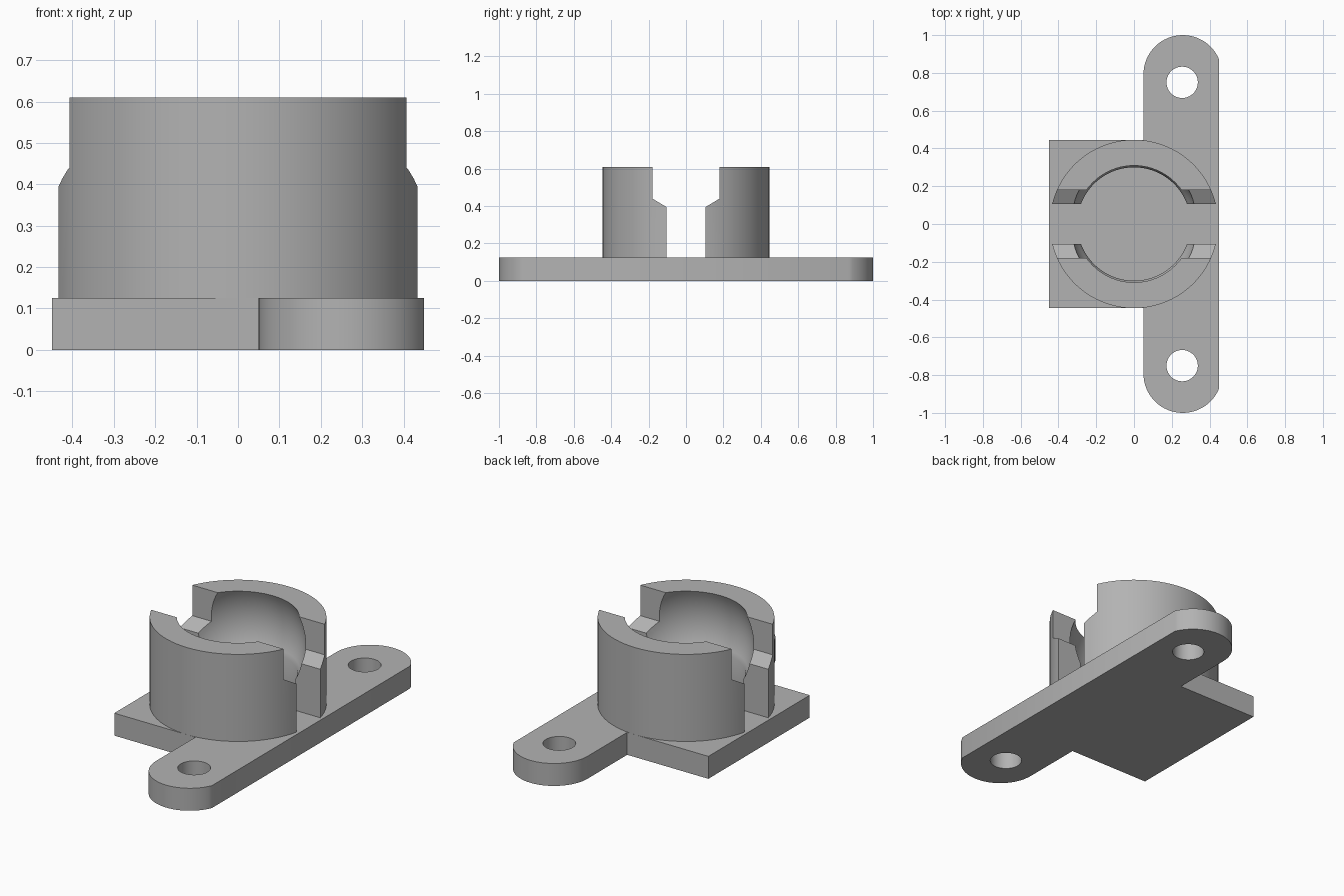
import bpy, bmesh
from math import cos, sin, pi, sqrt, asin, radians
from mathutils import Matrix

cube = bpy.data.objects.get("Cube")
if cube:
    bpy.data.objects.remove(cube, do_unlink=True)

GREY = (0.45, 0.45, 0.45, 1)
mat = bpy.data.materials.new("plain grey")
mat.use_nodes = True
mat.diffuse_color = GREY
mat.node_tree.nodes["Principled BSDF"].inputs["Base Color"].default_value = GREY

BASE_H, TOP = 0.125, 0.61
OUTER, BORE = 0.446, 0.30


def finish(bm, name):
    bmesh.ops.recalc_face_normals(bm, faces=bm.faces)
    mesh = bpy.data.meshes.new(name)
    bm.to_mesh(mesh)
    bm.free()
    mesh.materials.append(mat)
    obj = bpy.data.objects.new(name, mesh)
    bpy.context.collection.objects.link(obj)
    return obj


def prism(name, points, offset):
    """Extrude a closed outline of 3D points along an offset."""
    bm = bmesh.new()
    face = bm.faces.new([bm.verts.new(p) for p in points])
    ext = bmesh.ops.extrude_face_region(bm, geom=[face])
    verts = [v for v in ext["geom"] if isinstance(v, bmesh.types.BMVert)]
    bmesh.ops.translate(bm, verts=verts, vec=offset)
    return finish(bm, name)


def activate(obj):
    bpy.ops.object.select_all(action='DESELECT')
    obj.select_set(True)
    bpy.context.view_layer.objects.active = obj


def cut(obj, cutter):
    mod = obj.modifiers.new("cut", 'BOOLEAN')
    mod.operation, mod.object, mod.solver = 'DIFFERENCE', cutter, 'EXACT'
    activate(obj)
    bpy.ops.object.modifier_apply(modifier=mod.name)
    bpy.data.objects.remove(cutter, do_unlink=True)


def smooth(obj):
    activate(obj)
    bpy.ops.object.shade_smooth_by_angle(angle=radians(30))


# Base: square pad and round-ended mounting strap as one outline
cx, r, edge = 0.258, 0.208, 0.45
cy = 1 - r
start = asin(sqrt(r * r - (edge - cx) ** 2) / r)
arc = [(cx + r * cos(a), cy + r * sin(a))
       for a in [start + (pi - start) * i / 28 for i in range(29)]]
half = arc + [(cx - r, OUTER), (-edge, OUTER)]
outline = half + [(x, -y) for x, y in reversed(half)]
base = prism("mounting_base", [(x, y, 0) for x, y in outline], (0, 0, BASE_H))

# Screw holes
for side in (-1, 1):
    bm = bmesh.new()
    bmesh.ops.create_cone(bm, cap_ends=True, segments=40, radius1=0.083,
                          radius2=0.083, depth=1,
                          matrix=Matrix.Translation((cx - 0.003, side * 0.75, 0)))
    cut(base, finish(bm, "hole_cutter"))
smooth(base)

# Ball holder: turned ring with a spherical seat above a straight bore
ball_z, ball_r = 0.464, 0.342
low = -sqrt(ball_r ** 2 - BORE ** 2)
high = TOP - ball_z
seat = [low + (high - low) * i / 14 for i in range(15)]
profile = [(BORE, 0.11), (OUTER, 0.11), (OUTER, TOP)]
profile += [(sqrt(ball_r ** 2 - h * h), ball_z + h) for h in reversed(seat)]
bm = bmesh.new()
verts = [bm.verts.new((x, 0, z)) for x, z in profile]
edges = [bm.edges.new((verts[i - 1], verts[i])) for i in range(len(verts))]
bmesh.ops.spin(bm, geom=verts + edges, cent=(0, 0, 0), axis=(0, 0, 1),
               angle=2 * pi, steps=80)
bmesh.ops.remove_doubles(bm, verts=bm.verts, dist=0.0005)
holder = finish(bm, "ball_holder")

# Slot across the holder, narrow below and wide above
side = [(0.105, 0), (0.105, 0.395), (0.18, 0.44), (0.18, 1)]
slot = side + [(-y, z) for y, z in reversed(side)]
cut(holder, prism("slot_cutter", [(-1, y, z) for y, z in slot], (2, 0, 0)))
smooth(holder)
